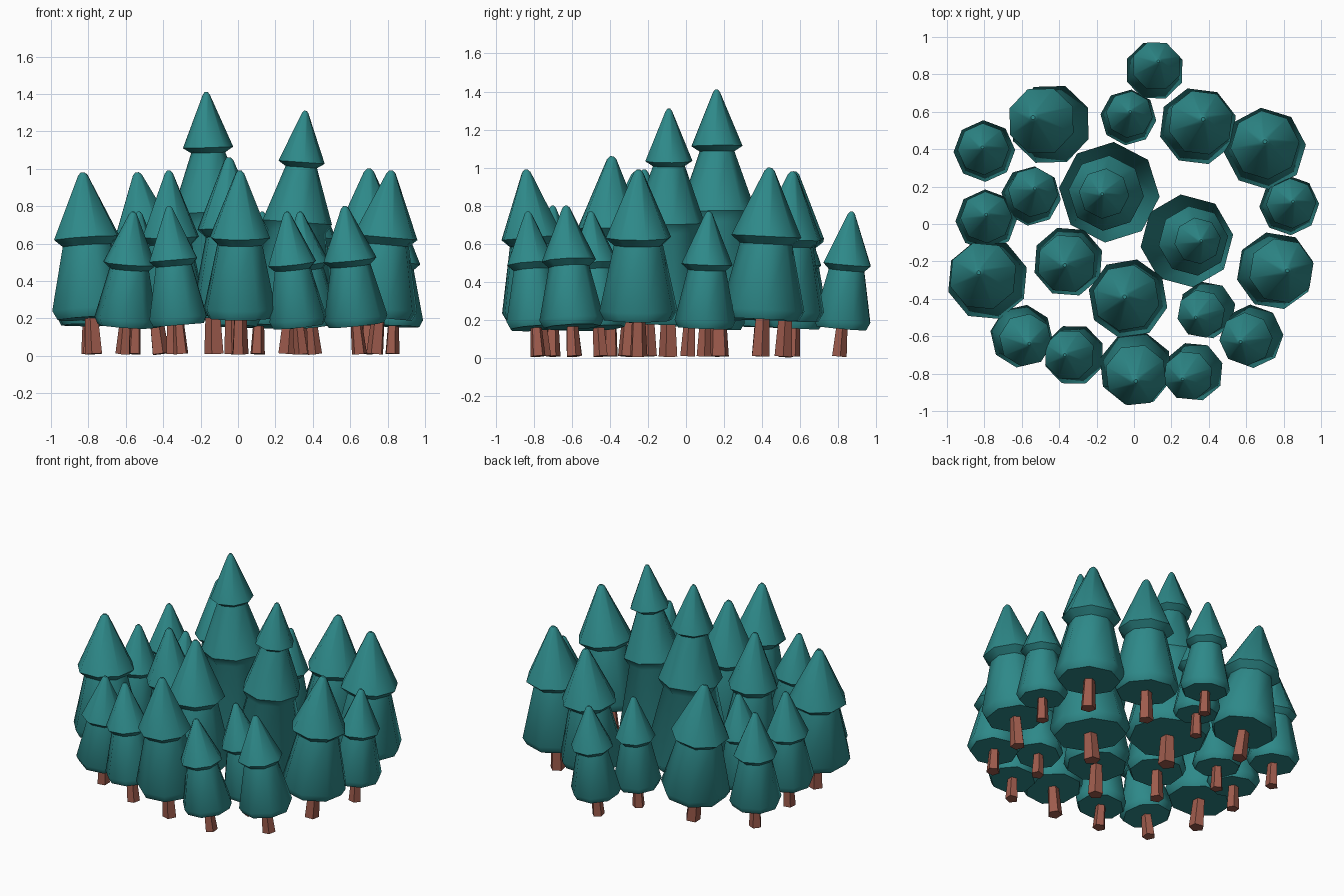
import bpy
import bmesh
import math
import random
from mathutils import Vector, Matrix

random.seed(4)
cube = bpy.data.objects.get("Cube")
if cube:
    bpy.data.objects.remove(cube, do_unlink=True)


def material(name, color):
    mat = bpy.data.materials.new(name)
    mat.use_nodes = True
    mat.diffuse_color = (*color, 1)
    node = next(n for n in mat.node_tree.nodes if n.type == 'BSDF_PRINCIPLED')
    node.inputs["Base Color"].default_value = (*color, 1)
    node.inputs["Roughness"].default_value = 0.9
    return mat


teal = material("teal_needles", (0.027, 0.25, 0.25))
bark = material("brown_bark", (0.34, 0.105, 0.073))

# Crown profiles: (fraction of radius, fraction of height)
TWO_TIER = [(0, .205), (.88, .205), (1, .255), (.63, .6), (.84, .64), (.12, .985), (.05, 1), (0, 1)]
THREE_TIER = [(0, .145), (.9, .145), (1, .18), (.62, .505), (.75, .545),
              (.34, .77), (.5, .79), (.07, .99), (.03, 1), (0, 1)]


def lathe(name, profile, sides, mat, matrix, smooth):
    """Revolve a closed profile that starts and ends on the axis."""
    bm = bmesh.new()
    rings = []
    for r, z in profile:
        count = sides if r > 0 else 1
        rings.append([bm.verts.new((r * math.cos(math.tau * i / sides),
                                    r * math.sin(math.tau * i / sides), z))
                      for i in range(count)])
    for low, high in zip(rings, rings[1:]):
        for i in range(sides):
            j = (i + 1) % sides
            corners = [low[i % len(low)], low[j % len(low)],
                       high[j % len(high)], high[i % len(high)]]
            bm.faces.new(list(dict.fromkeys(corners)))
    bmesh.ops.recalc_face_normals(bm, faces=bm.faces)
    mesh = bpy.data.meshes.new(name)
    bm.to_mesh(mesh)
    bm.free()
    mesh.materials.append(mat)
    obj = bpy.data.objects.new(name, mesh)
    obj.matrix_world = matrix
    bpy.context.collection.objects.link(obj)
    if smooth:
        bpy.ops.object.select_all(action='DESELECT')
        obj.select_set(True)
        bpy.context.view_layer.objects.active = obj
        bpy.ops.object.shade_smooth_by_angle(angle=math.radians(46))


def tree(size, index, skirt, tip, radius, height, profile):
    # Lean the whole tree along the line from skirt centre to tip
    a = Vector((*skirt, 0.2))
    b = Vector((*tip, height))
    axis = b - a
    root = a - axis * (a.z / axis.z)
    lean = Vector((0, 0, 1)).rotation_difference(axis).to_matrix().to_4x4()
    place = Matrix.Translation(root) @ lean
    length = (b - root).length

    spin = Matrix.Rotation(random.uniform(0, math.tau), 4, 'Z')
    lathe(f"{size}_tree_{index}_crown", [(r * radius, z * length) for r, z in profile],
          8, teal, place @ spin, True)

    # Slightly flared trunk reaching up into the crown
    w = 0.028 + 0.11 * (radius - 0.13)
    top = profile[1][1] * length + 0.01
    spin = Matrix.Rotation(random.uniform(0, math.tau), 4, 'Z')
    lathe(f"{size}_tree_{index}_trunk", [(0, .01), (w * 1.3, .01), (w, top), (0, top)],
          5, bark, place @ spin, False)


# Each entry: skirt x, skirt y, tip x, tip y, radius, height
LARGE = [(-.13, .17, -.17, .16, .27, 1.41), (.28, -.09, .36, -.09, .25, 1.31)]
MEDIUM = [
    (-.44, .53, -.54, .57, .22, .98), (.34, .52, .37, .56, .21, .98),
    (.70, .40, .70, .44, .22, 1.0), (.75, -.25, .82, -.25, .21, .99),
    (-.78, -.30, -.83, -.26, .22, .98), (-.03, -.40, -.05, -.39, .215, 1.06),
    (.01, -.77, .01, -.84, .20, .99), (-.35, -.20, -.37, -.22, .19, .99),
]
SMALL = [
    (.11, .82, .13, .87, .16, .77), (-.03, .57, -.02, .60, .15, .77),
    (-.80, .39, -.81, .41, .165, .80), (-.55, .15, -.53, .19, .16, .77),
    (-.79, .02, -.79, .05, .165, .80), (-.60, -.60, -.56, -.64, .17, .77),
    (-.32, -.70, -.37, -.70, .165, .80), (.32, -.79, .26, -.83, .16, .77),
    (.39, -.46, .33, -.50, .155, .77), (.63, -.60, .57, -.63, .17, .80),
    (.83, .10, .85, .12, .16, .77),
]

for size, rows, profile in (("large", LARGE, THREE_TIER), ("medium", MEDIUM, TWO_TIER),
                            ("small", SMALL, TWO_TIER)):
    for i, (sx, sy, tx, ty, radius, height) in enumerate(rows, 1):
        tree(size, i, (sx, sy), (tx, ty), radius, height, profile)
